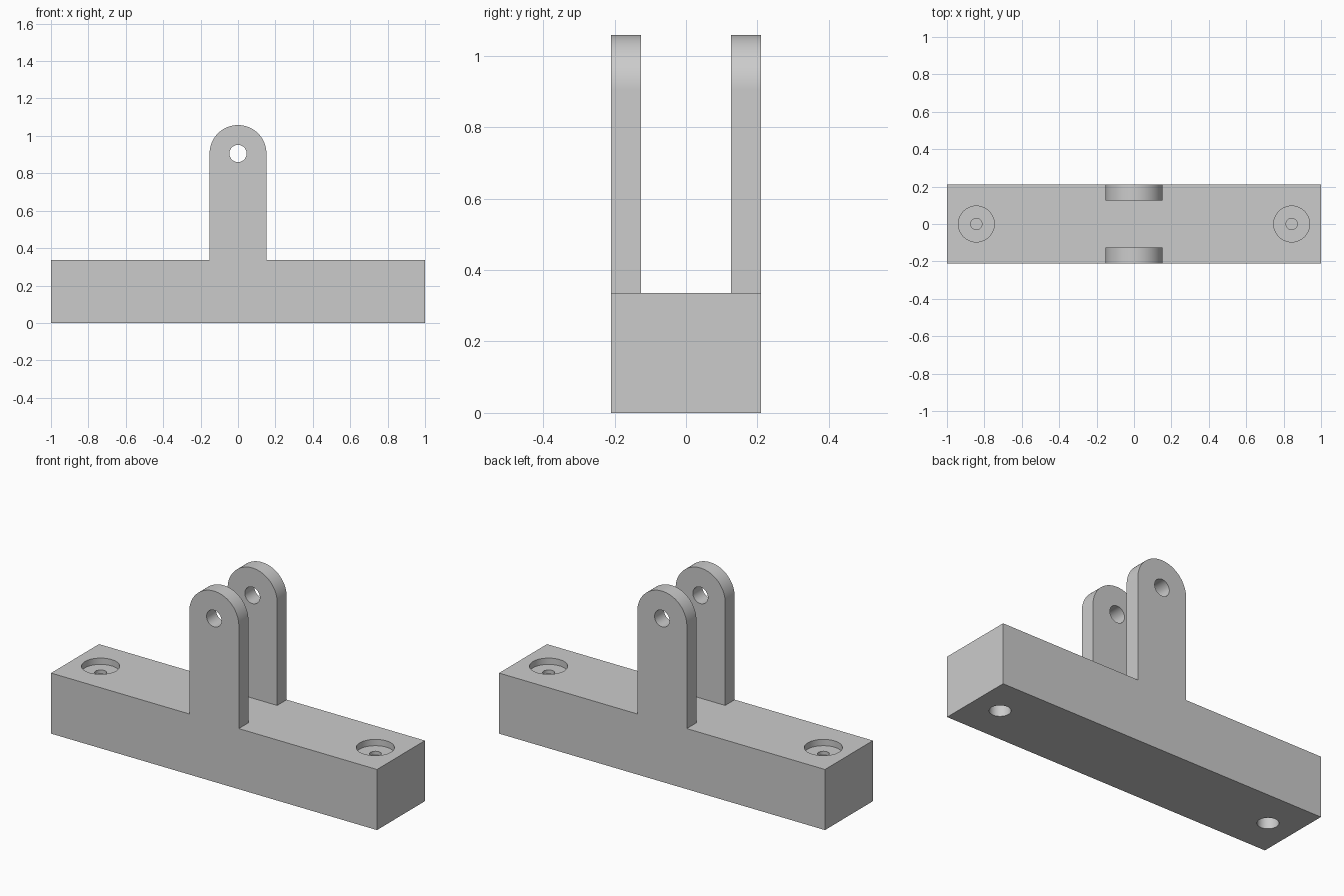
import bpy, bmesh, math
from mathutils import Matrix

if "Cube" in bpy.data.objects:
    bpy.data.objects.remove(bpy.data.objects["Cube"])

BASE_Z, HALF_Y = 0.336, 0.21      # base height, half depth
EAR_X, PIN_Z = 0.152, 0.906       # ear half width, pin hole height
SCREW_X = 0.843

grey = bpy.data.materials.new("light grey")
grey.diffuse_color = (0.6, 0.6, 0.6, 1)
grey.use_nodes = True
grey.node_tree.nodes["Principled BSDF"].inputs["Base Color"].default_value = grey.diffuse_color


def finish(bm, name):
    bmesh.ops.recalc_face_normals(bm, faces=bm.faces[:])
    me = bpy.data.meshes.new(name)
    bm.to_mesh(me)
    bm.free()
    me.materials.append(grey)
    ob = bpy.data.objects.new(name, me)
    bpy.context.collection.objects.link(ob)
    return ob


def cylinder(name, r, loc, length, rot=None, sides=48):
    bm = bmesh.new()
    m = Matrix.Translation(loc) @ (rot or Matrix.Identity(4))
    bmesh.ops.create_cone(bm, cap_ends=True, segments=sides, radius1=r,
                          radius2=r, depth=length, matrix=m)
    return finish(bm, name)


def box(name, size, loc):
    bm = bmesh.new()
    bmesh.ops.create_cube(bm, size=1, matrix=Matrix.Translation(loc) @ Matrix.Diagonal((*size, 1)))
    return finish(bm, name)


# Base with rounded upright, extruded from one front profile
n = 48
arc = [(EAR_X * math.cos(math.pi * i / n), PIN_Z + EAR_X * math.sin(math.pi * i / n))
       for i in range(n + 1)]
profile = [(-1, 0), (1, 0), (1, BASE_Z), (EAR_X, BASE_Z)] + arc + [(-EAR_X, BASE_Z), (-1, BASE_Z)]
bm = bmesh.new()
face = bm.faces.new([bm.verts.new((x, -HALF_Y, z)) for x, z in profile])
side = bmesh.ops.extrude_face_region(bm, geom=[face])
bmesh.ops.translate(bm, vec=(0, 2 * HALF_Y, 0),
                    verts=[v for v in side["geom"] if isinstance(v, bmesh.types.BMVert)])
bracket = finish(bm, "clevis_bracket")

# Slot between the ears and the pin hole across them
cutters = [box("slot_cutter", (0.6, 0.252, 1.0), (0, 0, BASE_Z + 0.5)),
           cylinder("pin_cutter", 0.046, (0, 0, PIN_Z), 1, Matrix.Rotation(math.pi / 2, 4, 'X'))]

# Screw recesses: wide shallow seat, small pilot, bore from below
for x in (-SCREW_X, SCREW_X):
    cutters += [cylinder("seat_cutter", 0.096, (x, 0, BASE_Z), 0.07),
                cylinder("pilot_cutter", 0.03, (x, 0, BASE_Z - 0.03), 0.05),
                cylinder("bore_cutter", 0.053, (x, 0, 0), 0.5)]

for c in cutters:
    c.hide_render = True
    mod = bracket.modifiers.new(c.name, 'BOOLEAN')
    mod.operation, mod.solver, mod.object = 'DIFFERENCE', 'EXACT', c

# Bake the cuts and remove the cutters
bpy.context.view_layer.update()
done = bpy.data.meshes.new_from_object(bracket.evaluated_get(bpy.context.evaluated_depsgraph_get()))
bracket.modifiers.clear()
bracket.data = done
for c in cutters:
    bpy.data.objects.remove(c)

bpy.context.view_layer.objects.active = bracket
bracket.select_set(True)
bpy.ops.object.shade_smooth_by_angle(angle=math.radians(30))
